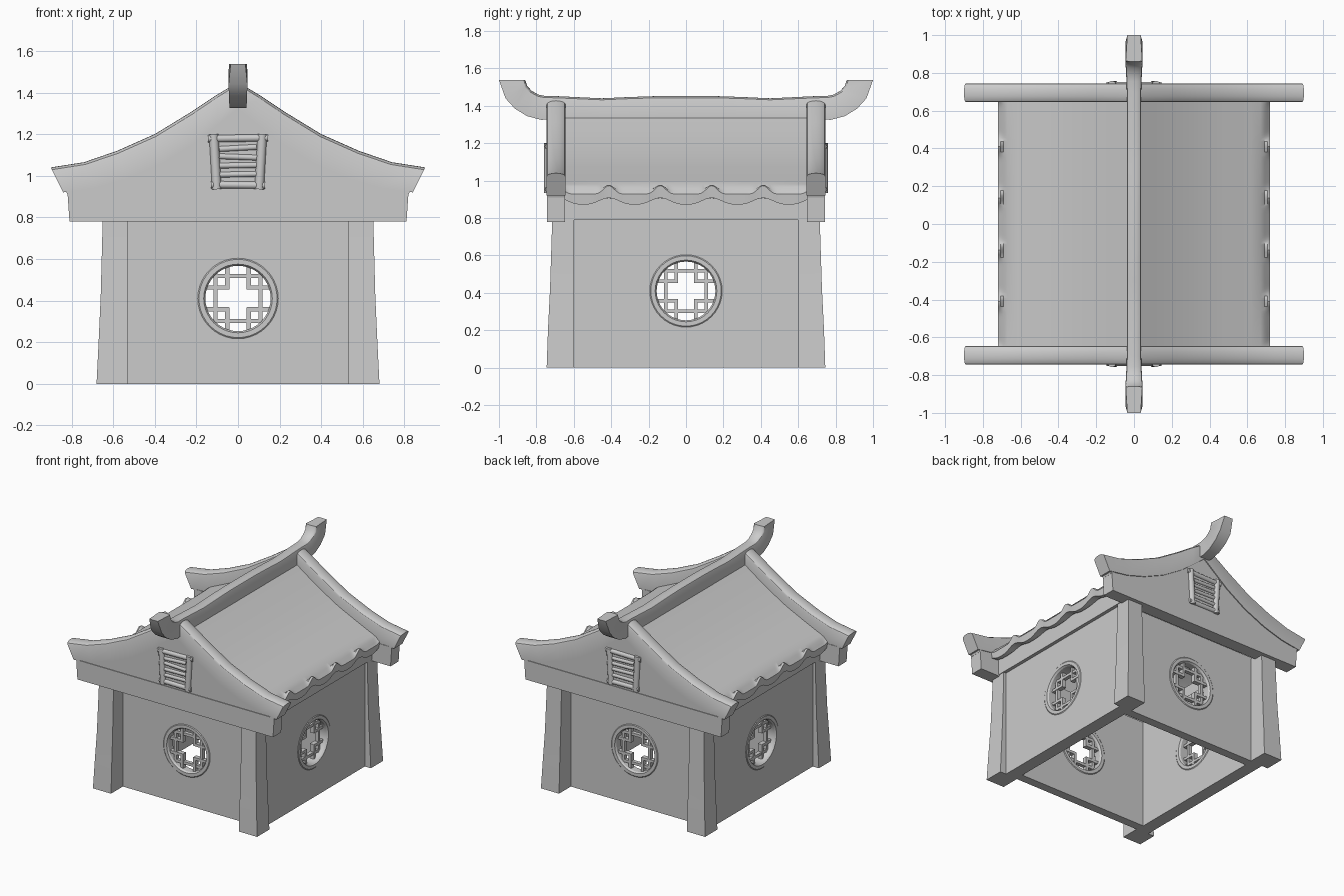
import bpy, bmesh, math, random
from mathutils import Vector, Matrix

if "Cube" in bpy.data.objects:
    bpy.data.objects.remove(bpy.data.objects["Cube"])
random.seed(3)


def finish(name, bm, matrix=None, angle=32):
    if matrix:
        bm.transform(matrix)
    bmesh.ops.recalc_face_normals(bm, faces=bm.faces)
    me = bpy.data.meshes.new(name)
    bm.to_mesh(me)
    bm.free()
    ob = bpy.data.objects.new(name, me)
    bpy.context.collection.objects.link(ob)
    bpy.ops.object.select_all(action='DESELECT')
    ob.select_set(True)
    bpy.context.view_layer.objects.active = ob
    if angle:
        bpy.ops.object.shade_smooth_by_angle(angle=math.radians(angle))
    return ob


def add_box(bm, lo, hi):
    lo, hi = Vector(lo), Vector(hi)
    m = Matrix.Translation((lo + hi) / 2) @ Matrix.Diagonal((*(hi - lo), 1))
    bmesh.ops.create_cube(bm, size=1, matrix=m)


def add_pole(bm, p, q, r):
    p, q = Vector(p), Vector(q)
    m = Matrix.Translation((p + q) / 2) @ (q - p).to_track_quat('Z', 'Y').to_matrix().to_4x4()
    bmesh.ops.create_cone(bm, cap_ends=True, segments=12, radius1=r, radius2=r,
                          depth=(q - p).length, matrix=m)


def loft(name, sections, closed=False, matrix=None, angle=32):
    bm = bmesh.new()
    rings = [[bm.verts.new(p) for p in s] for s in sections]
    n = len(rings[0])
    pairs = list(zip(rings, rings[1:])) + ([(rings[-1], rings[0])] if closed else [])
    for a, b in pairs:
        for i in range(n):
            j = (i + 1) % n
            bm.faces.new((a[i], a[j], b[j], b[i]))
    if not closed:
        bm.faces.new(rings[0])
        bm.faces.new(rings[-1])
    return finish(name, bm, matrix, angle)


def tile_section(low, up, side, crown):
    """Closed section with straight sides and a softly crowned top."""
    low, up, side = Vector(low), Vector(up), Vector(side)
    arc = [math.pi * k / 8 for k in range(1, 8)]
    pts = [(-1, 0), (-1, 1 - crown)]
    pts += [(-math.cos(a), 1 - crown + crown * math.sin(a)) for a in arc]
    pts += [(1, 1 - crown), (1, 0)]
    return [low.lerp(up, v) + side * u for u, v in pts]


def interp(pts, x):
    for (x0, z0), (x1, z1) in zip(pts, pts[1:]):
        if x <= x1:
            return z0 + (z1 - z0) * (x - x0) / (x1 - x0)
    return pts[-1][1]


# corner pillars, flaring toward the foot
for sx in (-1, 1):
    for sy in (-1, 1):
        secs = []
        for z, ox, oy in ((0, .68, .745), (.2, .67, .738), (.42, .66, .727), (.8, .65, .715)):
            secs.append([(sx * x, sy * y, z) for x, y in
                         ((.53, .6), (ox, .6), (ox, oy), (.53, oy))])
        loft("corner_pillar", secs)


# walls with round lattice windows (built facing -y, then turned)
def wall(name, half, inner, outer, turn):
    rot = Matrix.Rotation(turn, 4, 'Z')
    place = rot @ Matrix.Translation((0, -(inner + outer) / 2, .41))
    t = (outer - inner) / 2
    # wall slab around the round opening
    corners = [math.atan2(z, x) % math.tau for x in (-half, half) for z in (-.41, .4)]
    secs = []
    for a in sorted([math.tau * k / 40 for k in range(40)] + corners):
        c, s = math.cos(a), math.sin(a)
        k = min(half / max(abs(c), 1e-6), (.4 if s > 0 else .41) / max(abs(s), 1e-6))
        secs.append([(r * c, y, r * s) for r, y in ((.178, -t), (k, -t), (k, t), (.178, t))])
    loft(name, secs, True, place, 0)
    # window rim
    h = t + .004
    prof = [(.157, h - .012), (.165, h), (.188, h), (.195, h - .005),
            (.195, .005 - h), (.188, -h), (.165, -h), (.157, .012 - h)]
    rings = []
    for k in range(40):
        a = math.tau * k / 40
        rings.append([(r * math.cos(a), y, r * math.sin(a)) for r, y in prof])
    loft("window_rim", rings, True, place)
    # lattice bars leaving a cross opening
    bm = bmesh.new()
    w, d = .01, .014
    for s in (-1, 1):
        add_box(bm, (-.122, -d, s * .108 - w), (.122, d, s * .108 + w))
        add_box(bm, (s * .108 - w, -d, -.122), (s * .108 + w, d, .122))
        for u in (-1, 1):
            a, b = sorted((u * .043, u * .158))
            add_box(bm, (s * .052 - w, -d - .003, a), (s * .052 + w, d + .003, b))
            add_box(bm, (a, -d - .003, s * .052 - w), (b, d + .003, s * .052 + w))
    finish("window_lattice", bm, place)


for k in range(4):
    if k % 2 == 0:
        wall("gable_side_wall", .54, .54, .605, k * math.pi / 2)
    else:
        wall("eave_side_wall", .605, .535, .63, k * math.pi / 2)

# verge curves (upper and lower edge, from ridge to eave) and roof surface
upper = [(0, 1.45), (.1, 1.39), (.22, 1.31), (.4, 1.2), (.58, 1.12), (.74, 1.065), (.9, 1.04)]
lower = [(0, 1.325), (.1, 1.245), (.2, 1.165), (.36, 1.065), (.53, .99), (.68, .945), (.84, .92)]
roof = [(0, 1.36), (.1, 1.29), (.21, 1.215), (.38, 1.115), (.55, 1.035), (.66, .985), (.74, .955)]

for sy in (-1, 1):
    y = sy * .695
    # curved verge tile
    secs = []
    for s, seq in ((-1, range(6, 0, -1)), (1, range(7))):
        for i in seq:
            secs.append(tile_section((s * lower[i][0], y, lower[i][1]),
                                     (s * upper[i][0], y, upper[i][1]), (0, .05, 0), .15))
    loft("verge_tile", secs)
    # tie beam
    loft("tie_beam", [[(s * x, y + t * .048, z) for x, t, z in
                       ((.81, -1, .78), (.81, 1, .78), (.82, 1, .925), (.82, -1, .925))]
                      for s in (-1, 1)])
    # gable panel
    outline = [(-x, z + .04) for x, z in lower[:0:-1]] + [(x, z + .04) for x, z in lower]
    outline = [(-.82, .91)] + outline + [(.82, .91)]
    loft("gable_panel", [[(x, sy * yy, z) for x, z in outline] for yy in (.65, .738)])
    # louvred gable vent
    bm = bmesh.new()
    yv = sy * .735
    for s in (-1, 1):
        add_pole(bm, (s * .102, yv, .935), (s * .117, yv, 1.2), .023)
    add_pole(bm, (-.145, yv, 1.178), (.145, yv, 1.182), .018)
    add_pole(bm, (-.13, yv, .957), (.13, yv, .954), .018)
    for i in range(4):
        z = 1.008 + i * .042
        add_pole(bm, (-.09, yv, z + random.uniform(-.006, .006)),
                 (.09, yv, z + random.uniform(-.006, .006)), .014)
    finish("gable_vent", bm, None, 40)

# curved roof slopes with scalloped eaves
for s in (-1, 1):
    secs = []
    for k in range(97):
        y = -.655 + 1.31 * k / 96
        t = (1 + math.cos(math.tau * (y - .1375) / .275)) / 2
        wave, scallop = .045 * t ** 5, .035 * t ** 1.5
        sag = .012 * (y / .65) ** 2
        prof = [(x, interp(roof, x)) for x in (0, .1, .21, .3, .38, .47, .55, .62, .67)]
        prof += [(.692, .957 + sag), (.707, .942 + wave * .8), (.72, .928 + wave)]
        bottom = [(.715, .872 + scallop), (.67, .885 + scallop * .6), (.62, .935)]
        bottom += [(x, interp(roof, x) - .05) for x in (.55, .47, .38, .3, .21, .1, 0)]
        secs.append([(s * x, y, z) for x, z in prof + bottom])
    loft("roof_slope", secs)
    # plate beam below the eave
    bm = bmesh.new()
    add_box(bm, (s * .61 - .045, -.655, .79), (s * .61 + .045, .655, .915))
    finish("eave_beam", bm)

# ridge beam with upswept ends: y/z of lower edge, y/z of upper edge, half width
half = [(.15, 1.328, .15, 1.452, .038), (.30, 1.328, .30, 1.447, .038),
        (.45, 1.328, .45, 1.440, .038), (.70, 1.328, .70, 1.452, .038),
        (.775, 1.325, .755, 1.453, .04), (.85, 1.345, .79, 1.46, .042),
        (.915, 1.385, .825, 1.48, .044), (.965, 1.44, .848, 1.505, .045)]
secs = []
for sg, seq in ((-1, half[::-1]), (1, half)):
    rows = [tile_section((0, sg * yl, zl), (0, sg * yu, zu), (w, 0, 0), .12)
            for yl, zl, yu, zu, w in seq]
    # flat tip, narrower on the outer side
    tip = [Vector((p.x, p.y, 1.538)) for p in
           tile_section((0, sg, 1.538), (0, sg * .86, 1.538), (.044, 0, 0), .04)]
    for p in tip:
        p.x *= 1 - .2 * (abs(p.y) - .86) / .14
    secs += [tip] + rows if sg < 0 else rows + [tip]
loft("ridge_beam", secs)
